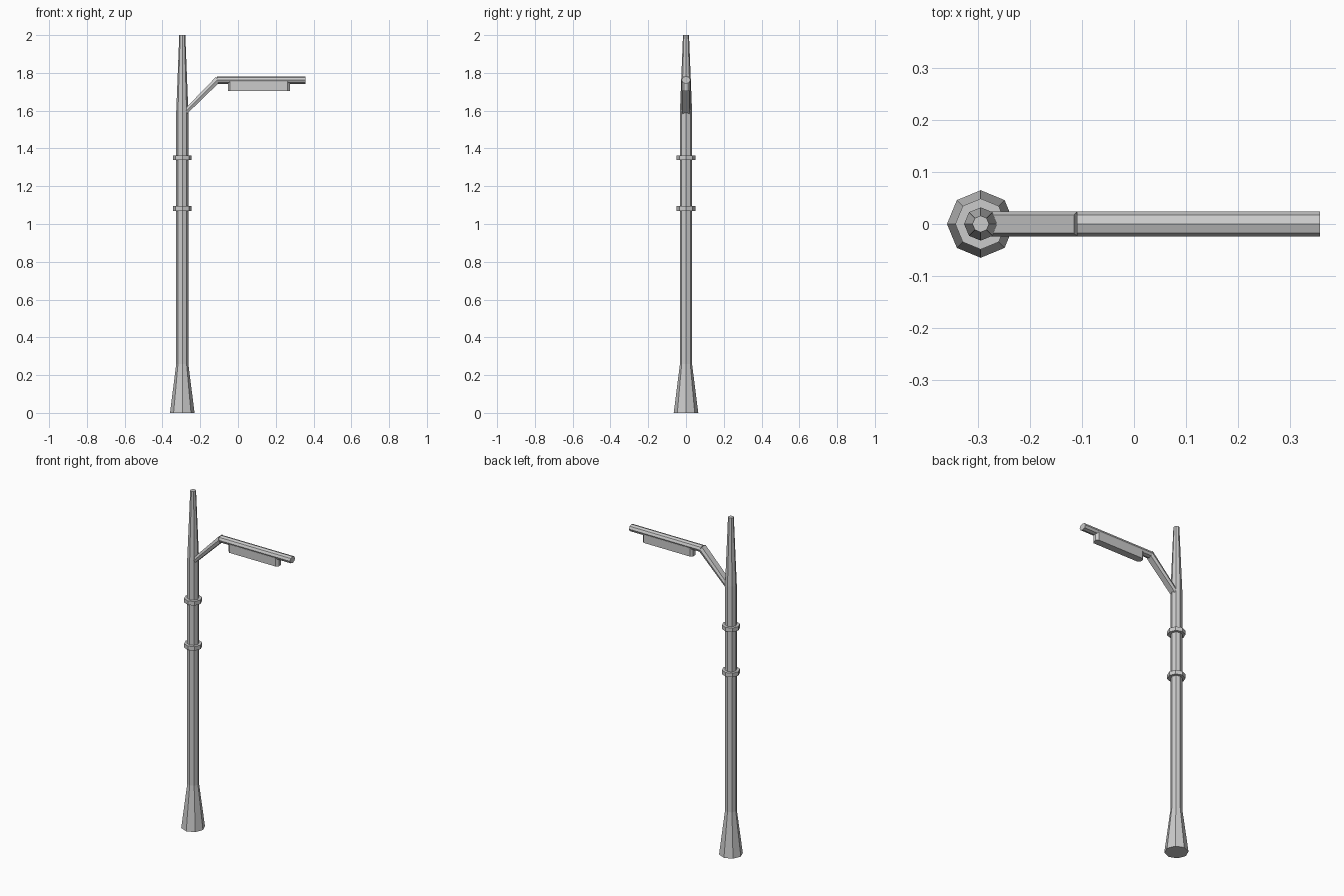
import bpy, bmesh, math
from mathutils import Vector

if "Cube" in bpy.data.objects:
    bpy.data.objects.remove(bpy.data.objects["Cube"])

POLE_X = -0.295


def loft(name, sections):
    """Closed solid through a list of equal-length point loops."""
    bm = bmesh.new()
    rings = [[bm.verts.new(p) for p in s] for s in sections]
    n = len(rings[0])
    for a, b in zip(rings, rings[1:]):
        for i in range(n):
            j = (i + 1) % n
            bm.faces.new((a[i], a[j], b[j], b[i]))
    bm.faces.new(rings[0][::-1])
    bm.faces.new(rings[-1])
    bmesh.ops.recalc_face_normals(bm, faces=bm.faces)
    me = bpy.data.meshes.new(name)
    bm.to_mesh(me)
    bm.free()
    ob = bpy.data.objects.new(name, me)
    bpy.context.collection.objects.link(ob)
    return ob


def octagon(r, z):
    return [Vector((POLE_X + r * math.cos(i * math.pi / 4),
                    r * math.sin(i * math.pi / 4), z)) for i in range(8)]


# Tapered pole with flared foot
loft("pole", [octagon(r, z) for r, z in
              [(0.065, 0), (0.032, 0.26), (0.032, 1.60), (0.016, 2.0)]])

# Collars around the pole
for i, z in enumerate((1.082, 1.35)):
    loft(f"collar_{i + 1}", [octagon(0.049, z - 0.012), octagon(0.049, z + 0.012)])

# Horizontal arm, octagonal section
loft("arm", [[(x, 0.024 * math.cos(i * math.pi / 4),
               1.762 + 0.020 * math.sin(i * math.pi / 4)) for i in range(8)]
             for x in (-0.11, 0.358)])

# Sloped brace, flat-topped hexagonal section
hexa = [(0.024, 0), (0.0175, 0.018), (-0.0175, 0.018),
        (-0.024, 0), (-0.0175, -0.018), (0.0175, -0.018)]
loft("brace", [[(x - h * lean, y, z + h) for y, h in hexa]
               for x, z, lean in ((-0.29, 1.582, 0), (-0.11, 1.762, 0.3))])

# Lamp housing with chamfered ends
x0, x1, w, c = -0.054, 0.275, 0.022, 0.012
outline = [(x0 + c, -w), (x1 - c, -w), (x1, -w + c), (x1, w - c),
           (x1 - c, w), (x0 + c, w), (x0, w - c), (x0, -w + c)]
loft("lamp_housing", [[(x, y, z) for x, y in outline] for z in (1.705, 1.755)])
